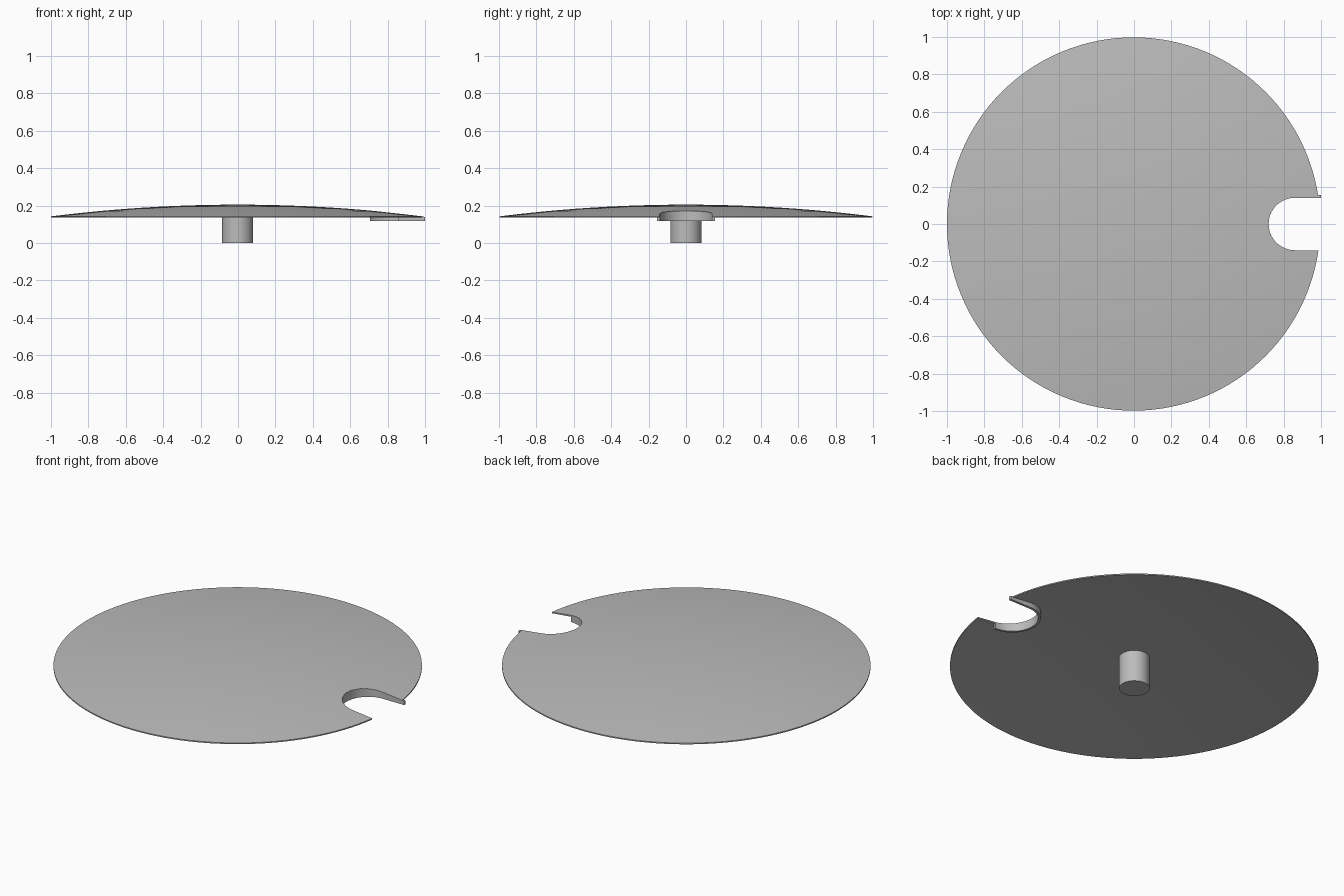
import bpy, bmesh, math
from mathutils import Vector

cube = bpy.data.objects.get("Cube")
if cube:
    bpy.data.objects.remove(cube, do_unlink=True)

R = 0.998                 # disc radius
CX = -0.002               # disc centre in x
NOTCH_X, NOTCH_R = 0.86, 0.141


def top_z(r):
    return 0.205 - 0.063 * r * r


def under_z(r):
    return 0.19 - 0.055 * r * r


grey = bpy.data.materials.new("plain_grey")
grey.use_nodes = True
grey.diffuse_color = (0.5, 0.5, 0.5, 1)
grey.node_tree.nodes["Principled BSDF"].inputs["Base Color"].default_value = (0.5, 0.5, 0.5, 1)


def finish(name, bm):
    bmesh.ops.recalc_face_normals(bm, faces=bm.faces)
    mesh = bpy.data.meshes.new(name)
    bm.to_mesh(mesh)
    bm.free()
    mesh.materials.append(grey)
    obj = bpy.data.objects.new(name, mesh)
    bpy.context.collection.objects.link(obj)
    return obj


def smooth(obj):
    bpy.ops.object.select_all(action='DESELECT')
    obj.select_set(True)
    bpy.context.view_layer.objects.active = obj
    bpy.ops.object.shade_smooth_by_angle(angle=math.radians(30))


# Shallow domed shell: spun profile of upper and lower curves
RINGS = 12
radii = [R * i / RINGS for i in range(RINGS + 1)]
profile = [(r, top_z(r)) for r in radii] + [(r, under_z(r)) for r in reversed(radii)]
bm = bmesh.new()
verts = [bm.verts.new((r, 0, z)) for r, z in profile]
edges = [bm.edges.new(pair) for pair in zip(verts, verts[1:])]
bmesh.ops.spin(bm, geom=verts + edges, cent=(0, 0, 0), axis=(0, 0, 1),
               angle=math.tau, steps=128, use_duplicate=False)
bmesh.ops.remove_doubles(bm, verts=bm.verts, dist=0.0001)
bmesh.ops.translate(bm, verts=bm.verts, vec=(CX, 0, 0))
disc = finish("domed_disc", bm)


# Round-ended notch cut into the rim
def arc(radius, steps=32):
    """Half circle opening towards +x, from the -y side to the +y side."""
    angles = [-math.pi / 2 - math.pi * i / steps for i in range(steps + 1)]
    return [(NOTCH_X + radius * math.cos(a), radius * math.sin(a)) for a in angles]


bm = bmesh.new()
outline = arc(NOTCH_R) + [(1.2, NOTCH_R), (1.2, -NOTCH_R)]
face = bm.faces.new([bm.verts.new((x, y, 0.05)) for x, y in outline])
ext = bmesh.ops.extrude_face_region(bm, geom=[face])
bmesh.ops.translate(bm, vec=(0, 0, 0.3),
                    verts=[g for g in ext["geom"] if isinstance(g, bmesh.types.BMVert)])
cutter = finish("notch_cutter", bm)
cutter.hide_render = True

mod = disc.modifiers.new("notch", 'BOOLEAN')
mod.operation = 'DIFFERENCE'
mod.solver = 'EXACT'
mod.object = cutter
bpy.context.view_layer.objects.active = disc
disc.select_set(True)
bpy.ops.object.modifier_apply(modifier=mod.name)
bpy.data.objects.remove(cutter, do_unlink=True)
smooth(disc)

# Hooked wall around the notch, with one straight end running past the rim
END_X, LOW = 1.0, 0.118
tail = [NOTCH_X + (END_X - NOTCH_X) * t for t in (0.25, 0.5, 0.75, 1)]
inner = arc(NOTCH_R - 0.001) + [(x, NOTCH_R - 0.001) for x in tail]
outer = arc(0.154) + [(x, 0.154) for x in tail]
bm = bmesh.new()
sections = []
for a, b in zip(inner, outer):
    section = []
    for (x, y), at_top in ((a, False), (b, False), (b, True), (a, True)):
        z = top_z(math.hypot(x - CX, y)) - 0.001 if at_top else LOW
        section.append(bm.verts.new((x, y, z)))
    sections.append(section)
for s, t in zip(sections, sections[1:]):
    for i in range(4):
        j = (i + 1) % 4
        bm.faces.new((s[i], s[j], t[j], t[i]))
bm.faces.new(sections[0])
bm.faces.new(sections[-1])
smooth(finish("notch_wall", bm))

# Central stem under the disc
STEM_TOP = 0.195
bm = bmesh.new()
bmesh.ops.create_cone(bm, cap_ends=True, segments=48, radius1=0.083, radius2=0.083, depth=STEM_TOP)
bmesh.ops.translate(bm, verts=bm.verts, vec=(CX, 0, STEM_TOP / 2))
smooth(finish("stem", bm))
